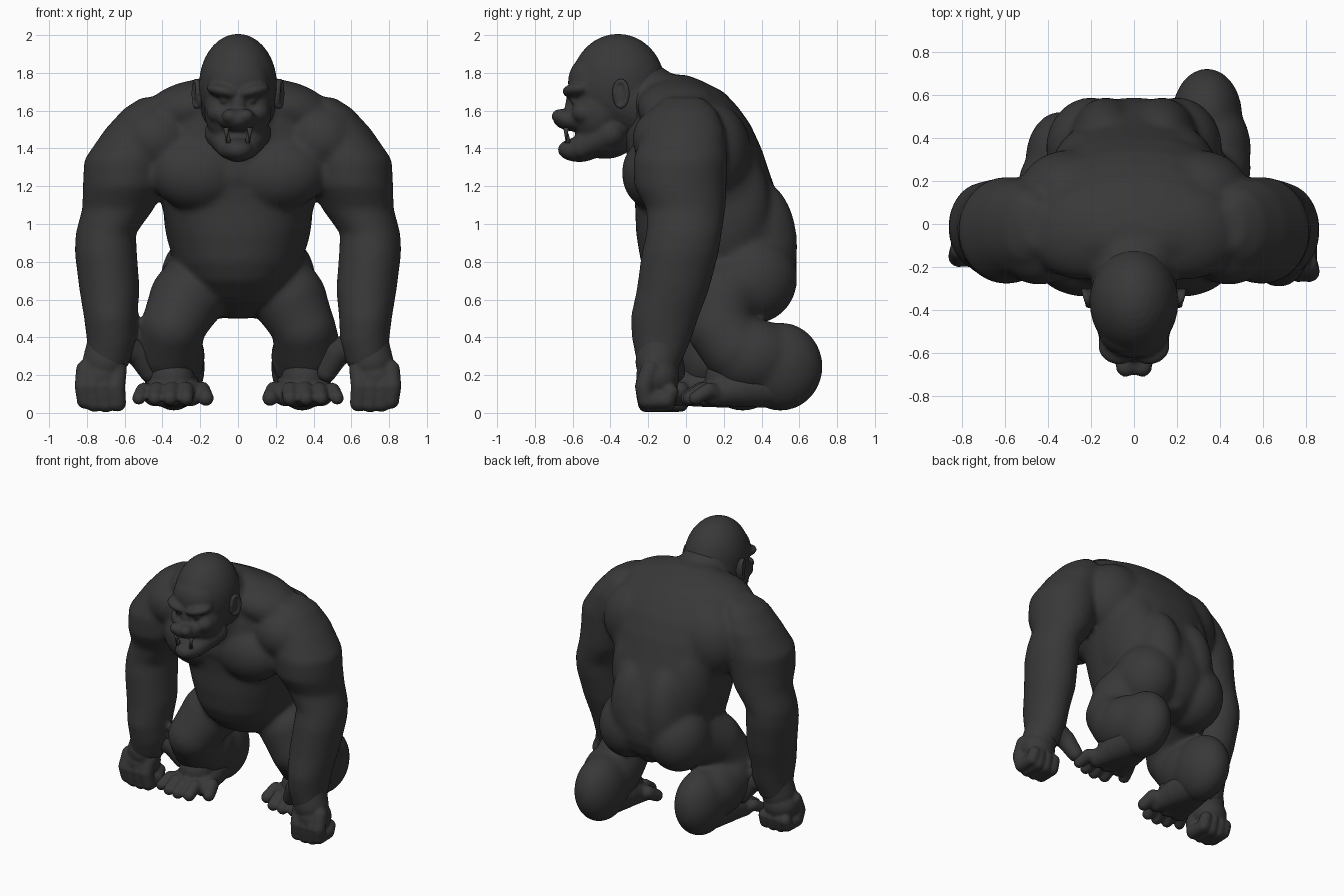
import bpy, bmesh, math
from mathutils import Vector, Matrix, Euler

cube = bpy.data.objects.get("Cube")
if cube:
    bpy.data.objects.remove(cube, do_unlink=True)

hide = bpy.data.materials.new("charcoal_hide")
hide.use_nodes = True
hide.diffuse_color = (0.04, 0.04, 0.04, 1)
hide.node_tree.nodes["Principled BSDF"].inputs["Base Color"].default_value = (0.04, 0.04, 0.04, 1)

SIDES = (("left", 1), ("right", -1))


def mass(bm, centre, radii, tilt=0.0):
    """Ellipsoid muscle mass, tilted about the y axis."""
    m = (Matrix.Translation(centre) @ Euler((0, tilt, 0)).to_matrix().to_4x4()
         @ Matrix.Diagonal((*radii, 1)))
    bmesh.ops.create_uvsphere(bm, u_segments=32, v_segments=18, radius=1, matrix=m)


def pair(bm, centre, radii, tilt=0.0):
    """The same mass on both sides."""
    for _, s in SIDES:
        mass(bm, (s * centre[0], centre[1], centre[2]), radii, s * tilt)


def chain(bm, points):
    """Rounded limb through (x, y, z, radius) points."""
    for x, y, z, r in points:
        mass(bm, (x, y, z), (r, r, r))
    for a, b in zip(points, points[1:]):
        pa, pb = Vector(a[:3]), Vector(b[:3])
        d = pb - pa
        m = Matrix.Translation((pa + pb) / 2) @ d.to_track_quat("Z", "Y").to_matrix().to_4x4()
        bmesh.ops.create_cone(bm, cap_ends=True, segments=28, radius1=a[3],
                              radius2=b[3], depth=d.length, matrix=m)


def loft(bm, rings, power=1.0, n=40):
    """Closed skin over level rings (x, y, z, rx, ry)."""
    def bend(v):
        return math.copysign(abs(v) ** power, v)
    loops = []
    for x, y, z, rx, ry in rings:
        angles = [2 * math.pi * i / n for i in range(n)]
        loops.append([bm.verts.new((x + rx * bend(math.cos(t)), y + ry * bend(math.sin(t)), z))
                      for t in angles])
    for a, b in zip(loops, loops[1:]):
        for i in range(n):
            j = (i + 1) % n
            bm.faces.new((a[i], a[j], b[j], b[i]))
    bm.faces.new(loops[0][::-1])
    bm.faces.new(loops[-1])


def finish(name, bm, voxel=0, smooth=0):
    """Fuse the masses into one smooth skin."""
    bmesh.ops.recalc_face_normals(bm, faces=bm.faces[:])
    for f in bm.faces:
        f.smooth = True
    me = bpy.data.meshes.new(name)
    bm.to_mesh(me)
    bm.free()
    me.materials.append(hide)
    ob = bpy.data.objects.new(name, me)
    bpy.context.collection.objects.link(ob)
    if voxel:
        fuse = ob.modifiers.new("fuse", "REMESH")
        fuse.mode = "VOXEL"
        fuse.voxel_size = voxel
        fuse.use_smooth_shade = True
        relax = ob.modifiers.new("relax", "SMOOTH")
        relax.factor = 0.5
        relax.iterations = smooth


# Body: trunk from crotch to neck, as (z, front y, back y, half width)
body = bmesh.new()
trunk = [(.5, .14, .46, .07), (.6, -.08, .54, .21), (.7, -.19, .58, .29),
         (.8, -.24, .59, .335), (.95, -.265, .565, .37), (1.1, -.27, .505, .405),
         (1.25, -.29, .45, .45), (1.4, -.3, .40, .47), (1.53, -.28, .34, .46),
         (1.62, -.25, .275, .42), (1.7, -.21, .2, .35), (1.76, -.16, .08, .25),
         (1.79, -.12, 0, .13)]
loft(body, [(0, (f + b) / 2, z, w, (b - f) / 2) for z, f, b, w in trunk], power=0.88)
chain(body, [(0, -.15, 1.6, .21), (0, -.24, 1.68, .19)])  # neck
mass(body, (0, -.16, 1.5), (.22, .18, .26))            # throat
pair(body, (.24, -.04, 1.62), (.26, .22, .14), .2)     # trapezius
pair(body, (.22, -.16, 1.27), (.25, .18, .2), -.1)     # chest
mass(body, (0, -.14, 1.28), (.25, .165, .17))          # breastbone
pair(body, (.44, -.09, 1.45), (.2, .195, .18))         # front of shoulder
pair(body, (.3, .14, 1.38), (.24, .205, .26))          # shoulder blades
pair(body, (.22, .2, 1.08), (.175, .25, .36))          # flanks
pair(body, (.13, .37, .88), (.17, .22, .36))           # lower back
pair(body, (.2, .355, .71), (.21, .235, .24))          # buttocks

# Arms, as (z, x, y, half width, half depth); the right forearm hangs further back
HANG = {1: 0.0, -1: 0.07}
arm = [(1.67, .45, -.01, .06, .1), (1.61, .49, -.01, .115, .17), (1.5, .535, -.01, .17, .215),
       (1.34, .59, -.03, .225, .25), (1.2, .605, -.03, .217, .245), (1.08, .635, 0, .19, .21),
       (.95, .70, -.01, .16, .2), (.85, .70, -.03, .165, .205), (.65, .68, -.07, .16, .192),
       (.5, .675, -.115, .14, .18), (.38, .67, -.13, .13, .155), (.24, .69, -.145, .11, .11)]
for _, s in SIDES:
    loft(body, [(s * x, y + HANG[s] * min(1, max(0, (1 - z) / .7)), z, rx, ry)
                for z, x, y, rx, ry in arm])

# Legs: squatting, the right one set further forward
STEP = {1: 0.0, -1: -0.2}
for _, s in SIDES:
    dy = STEP[s]
    chain(body, [(s * .18, .32, .72, .2), (s * .275, .19 + dy * .6, .60, .197),
                 (s * .35, .17 + dy, .45, .168), (s * .365, .26 + dy, .34, .18)])
    mass(body, (s * .36, .35 + dy, .3), (.185, .24, .2))
    mass(body, (s * .34, .5 + dy, .245), (.165, .225, .235))
finish("body", body, .015, 20)

# Head
head = bmesh.new()
mass(head, (0, -.36, 1.735), (.207, .25, .272))        # skull
mass(head, (0, -.49, 1.75), (.165, .135, .15))         # forehead
mass(head, (0, -.46, 1.6), (.178, .15, .2))            # face
chain(head, [(0, -.34, 1.68, .2), (0, -.22, 1.63, .2)])  # back of skull
pair(head, (.07, -.565, 1.702), (.1, .09, .04), -.22)  # brows
pair(head, (.075, -.595, 1.65), (.022, .02, .014))     # eyes
pair(head, (.1, -.53, 1.59), (.065, .075, .06))        # cheeks
mass(head, (0, -.585, 1.63), (.045, .055, .08))        # nose bridge
mass(head, (0, -.585, 1.555), (.105, .12, .065))       # upper muzzle
pair(head, (.04, -.665, 1.57), (.045, .047, .04))      # nostril wings
mass(head, (0, -.43, 1.45), (.15, .16, .105))          # jaw root
mass(head, (0, -.565, 1.393), (.09, .115, .065))       # lower jaw
for _, s in SIDES:
    chain(head, [(s * .1, -.4, 1.48, .078), (s * .05, -.55, 1.405, .062)])
finish("head", head, .01, 8)

# Teeth: two fangs above, two below
teeth = bmesh.new()
for _, s in SIDES:
    for x, y, z, h in ((.062, -.635, 1.475, -.07), (.05, -.625, 1.455, .05)):
        m = Matrix.Translation((s * x, y, z))
        bmesh.ops.create_cone(teeth, cap_ends=True, segments=14, depth=abs(h), matrix=m,
                              radius1=.015 if h > 0 else .003, radius2=.003 if h > 0 else .015)
finish("fangs", teeth)

for side, s in SIDES:
    # Ear: flat lobe with a curled rim
    ear = bmesh.new()
    mass(ear, (s * .205, -.345, 1.685), (.025, .045, .075))
    rim = []
    for i in range(13):
        t = math.radians(-110 + i * 24)
        rim.append((s * (.222 + .01 * math.cos(t)), -.345 + .034 * math.cos(t),
                    1.69 + .068 * math.sin(t), .014))
    chain(ear, rim)
    finish(side + "_ear", ear, .007, 5)

    # Hand: fist resting on the knuckles, thumb hanging inward
    hy = HANG[s]
    hand = bmesh.new()
    chain(hand, [(s * .675, -.135 + hy, .4, .115), (s * .705, -.15 + hy, .27, .118)])
    mass(hand, (s * .725, -.15 + hy, .19), (.125, .115, .11))
    for x, z in ((.638, .048), (.7, .043), (.76, .046), (.808, .062)):
        chain(hand, [(s * x, -.19 + hy, .23, .05), (s * (x + .008), -.222 + hy, .14, .049),
                     (s * x, -.21 + hy, z + .005, .046), (s * x, -.1 + hy, z + .005, .044),
                     (s * x, -.08 + hy, .11, .042)])
    chain(hand, [(s * .62, -.11 + hy, .37, .085), (s * .53, -.085 + hy, .315, .065),
                 (s * .47, -.055 + hy, .215, .053)])
    finish(side + "_hand", hand, .01, 7)

    # Foot: broad sole, splayed toes
    dy = STEP[s]
    foot = bmesh.new()
    chain(foot, [(s * .35, .42 + dy, .2, .13), (s * .35, .22 + dy, .18, .12)])
    for x in (.25, .35, .44):
        chain(foot, [(s * .345, .48 + dy, .15, .125), (s * (x + .345) / 2, .3 + dy, .13, .1),
                     (s * x, .15 + dy, .1, .065)])
    toes = [(.24, .17, .10, .042), (.28, .275, .02, .04), (.34, .36, .01, .04),
            (.41, .44, .02, .038), (.45, .525, .05, .036)]
    for base, tip, y, r in toes:
        mid = (base + tip * 2) / 3
        chain(foot, [(s * base, .18 + dy, .1, r + .01), (s * mid, y + .07 + dy, .12, r + .005),
                     (s * tip, y + dy, .078, r)])
    finish(side + "_foot", foot, .01, 6)
